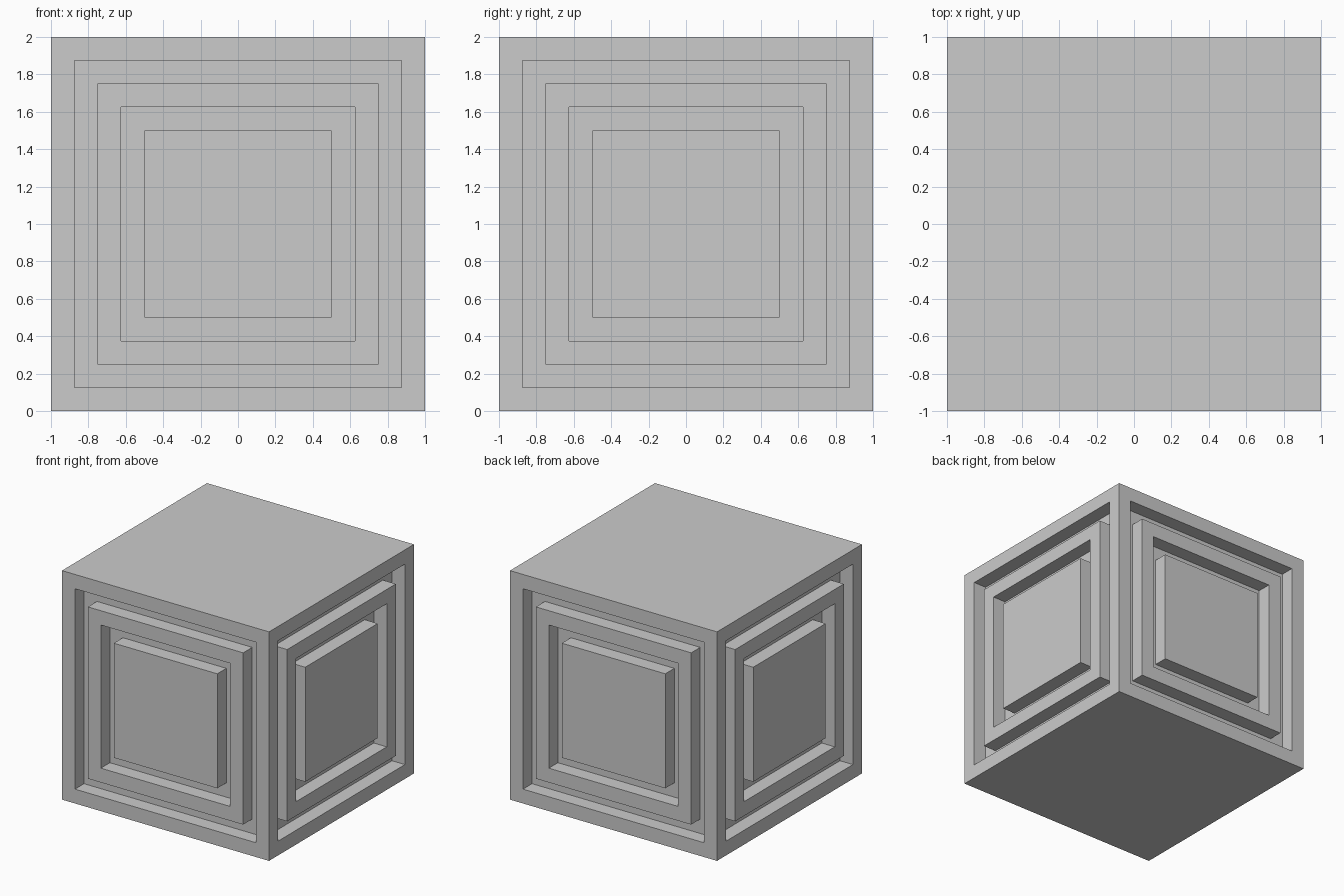
import bpy, bmesh

if "Cube" in bpy.data.objects:
    bpy.data.objects.remove(bpy.data.objects["Cube"])

SIZE = 2.0
STEP = 0.125  # frame width, groove width and groove depth


def inset_and_push(bm, face, depth):
    """Inset a face by one step, then extrude it straight along its normal."""
    bmesh.ops.inset_individual(bm, faces=[face], thickness=STEP, depth=0.0,
                               use_even_offset=True)
    face.normal_update()
    normal = face.normal.copy()
    new = bmesh.ops.extrude_discrete_faces(bm, faces=[face])["faces"][0]
    bmesh.ops.translate(bm, verts=list(new.verts), vec=normal * depth)
    new.normal_update()
    return new


# Solid block standing on the ground
bm = bmesh.new()
bmesh.ops.create_cube(bm, size=SIZE)
bmesh.ops.translate(bm, verts=bm.verts[:], vec=(0, 0, SIZE / 2))
bm.normal_update()

# Nested square grooves on the four sides: groove, ring, groove, centre plate
for side in [f for f in bm.faces if abs(f.normal.z) < 0.5]:
    for depth in (-STEP, STEP, -STEP, STEP):
        side = inset_and_push(bm, side, depth)

mesh = bpy.data.meshes.new("grooved_block")
bm.to_mesh(mesh)
bm.free()
block = bpy.data.objects.new("grooved_block", mesh)
bpy.context.collection.objects.link(block)
